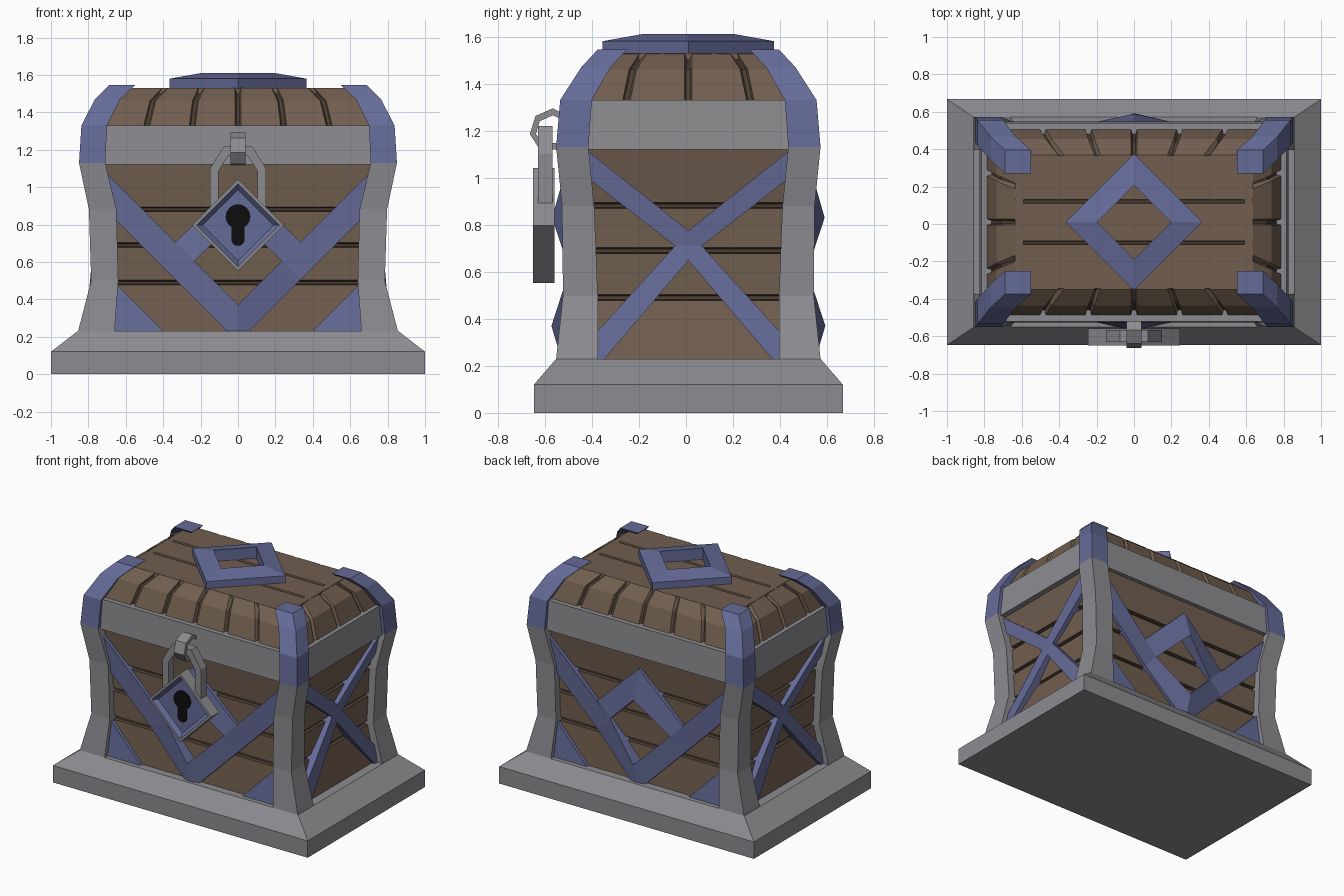
import bpy, bmesh, math

if "Cube" in bpy.data.objects:
    bpy.data.objects.remove(bpy.data.objects["Cube"])

CY = 0.01  # chest body sits slightly behind the origin because of the lock


def mat(name, rgb):
    m = bpy.data.materials.new(name)
    m.diffuse_color = (*rgb, 1)
    m.use_nodes = True
    m.node_tree.nodes["Principled BSDF"].inputs["Base Color"].default_value = m.diffuse_color
    return m


WOOD = mat("brown wood", (0.165, 0.112, 0.078))
GROOVE = mat("dark wood", (0.07, 0.047, 0.032))
IRON = mat("grey iron", (0.265, 0.265, 0.285))
BLUE = mat("blue metal", (0.13, 0.148, 0.315))
BLACK = mat("black", (0.004, 0.004, 0.004))


def finish(bm, name, mats, y):
    bmesh.ops.recalc_face_normals(bm, faces=bm.faces)
    me = bpy.data.meshes.new(name)
    bm.to_mesh(me)
    bm.free()
    for m in mats:
        me.materials.append(m)
    ob = bpy.data.objects.new(name, me)
    ob.location.y = y
    bpy.context.collection.objects.link(ob)
    return ob


def loft(name, sections, mats, bands=None, cap=0, y=CY):
    """Closed solid through equal-sized point rings; bands = material per gap."""
    bm = bmesh.new()
    rings = [[bm.verts.new(p) for p in s] for s in sections]
    n = len(rings[0])
    for k in range(len(rings) - 1):
        a, b = rings[k], rings[k + 1]
        for i in range(n):
            j = (i + 1) % n
            f = bm.faces.new((a[i], a[j], b[j], b[i]))
            f.material_index = bands[k] if bands else 0
    bm.faces.new(rings[0])
    bm.faces.new(rings[-1]).material_index = cap
    return finish(bm, name, mats, y)


def rect(z, x0, x1, y0, y1):
    return [(x0, y0, z), (x1, y0, z), (x1, y1, z), (x0, y1, z)]


def block(z, hx, hy):
    return rect(z, -hx, hx, -hy, hy)


def interp(z, table, col):
    for a, b in zip(table, table[1:]):
        if z <= b[0]:
            t = (z - a[0]) / (b[0] - a[0])
            return a[col] + t * (b[col] - a[col])
    return table[-1][col]


# stepped plinth
loft("base", [block(0, 1, .657), block(.12, 1, .657), block(.23, .858, .562)], [IRON])

# waisted plank body with V grooves between boards
BODY = [(.2, .80, .51), (.5, .735, .482), (.88, .745, .488), (1.15, .79, .51)]
zs, bands = [(.2, 0)], []
for g in (.49, .69, .882):
    zs += [(g - .013, 0), (g - .008, .022), (g + .006, .022), (g + .013, 0)]
    bands += [0, 1, 1, 1]
zs.append((1.15, 0))
bands.append(0)
loft("plank_body", [block(z, interp(z, BODY, 1) - d, interp(z, BODY, 2) - d)
                    for z, d in zs], [WOOD, GROOVE], bands)

# iron band at the rim
loft("rim_band", [block(1.12, .825, .537), block(1.33, .815, .53)], [IRON])

# corner posts: iron leg below, blue cap curling over the lid
POST = [(.23, .855, .66, .562, .385), (.5, .785, .64, .533, .385),
        (.88, .797, .65, .537, .40), (1.13, .85, .71, .562, .425),
        (1.33, .837, .70, .545, .41), (1.47, .765, .63, .455, .33),
        (1.545, .69, .55, .385, .26)]
for sx in (-1, 1):
    for sy in (-1, 1):
        for part, rows, m in (("leg", POST[:4], IRON), ("corner_cap", POST[3:], BLUE)):
            loft(part, [rect(z, sx * xo, sx * xi, sy * yo, sy * yi)
                        for z, xo, xi, yo, yi in rows], [m])

# lid core and boards
LID = [(1.32, .79, .50), (1.46, .735, .445), (1.53, .63, .36)]
loft("lid_core", [block(z - .012 * (i == 2), hx - .025, hy - .025)
                  for i, (z, hx, hy) in enumerate(LID)], [GROOVE])


def sloped_boards(name, fractions, along, depth, place):
    for f0, f1 in zip(fractions, fractions[1:]):
        secs = []
        for row in LID:
            a, b, d = f0 * row[along], f1 * row[along], row[depth]
            secs.append([place(a + .016, d, row[0]), place(b - .016, d, row[0]),
                         place(b - .005, d - .04, row[0]), place(a + .005, d - .04, row[0])])
        loft(name, secs, [WOOD])


for s in (-1, 1):
    sloped_boards("lid_long_board", (-.97, -.62, -.31, 0, .31, .62, .97), 1, 2,
                  lambda u, d, z: (u, s * d, z))
    sloped_boards("lid_end_board", (-.97, -.53, 0, .53, .97), 2, 1,
                  lambda u, d, z: (s * d, u, z))
for a, b in ((-.365, -.11), (-.11, .11), (.11, .365)):
    loft("lid_top_board", [[(x, a + .002, 1.49), (x, a + .01, 1.53),
                            (x, b - .01, 1.53), (x, b - .002, 1.49)]
                           for x in (-.635, .635)], [WOOD])


# blue plates on the walls: outlines in (u, z) with optional outward lift
def plates(name, polys, col, place, off):
    bm = bmesh.new()
    for poly in polys:
        for m in (-1, 1):
            front, back = [], []
            for u, z, *lift in poly:
                d = interp(z, BODY, col) + off
                front.append(bm.verts.new(place(m * u, d + (lift[0] if lift else 0), z)))
                back.append(bm.verts.new(place(m * u, d - .09, z)))
            bm.faces.new(front)
            bm.faces.new(back[::-1])
            for i in range(len(poly)):
                j = (i + 1) % len(poly)
                bm.faces.new((front[i], back[i], back[j], front[j]))
    finish(bm, name, [BLUE], CY)


FRONT = [
    [(0, .2), (.03, .2), (.335, .505), (.235, .605), (0, .37, .066)],   # foot of the V
    [(.335, .505), (.72, .89), (.72, 1.09), (.235, .605)],              # V arm
    [(0, .83, .07), (.235, .605), (.335, .705), (0, 1.03)],             # diamond top
    [(.39, .22), (.72, .22), (.72, .55)],                               # low corner
]
SIDE = [
    [(0, .775, .012), (.43, 1.115), (.43, 1.0), (.057, .71, .012), (0, .71, .012)],
    [(0, .71, .012), (.057, .71, .012), (.42, .31), (.42, .22), (.365, .22), (0, .648, .012)],
]
for s in (-1, 1):
    plates("wall_diamond_trim", FRONT, 2, lambda u, d, z: (u, s * d, z), .022)
    plates("side_cross_trim", SIDE, 1, lambda u, d, z: (s * d, u, z), .02)


# diamond emblem frame on the lid
def diamond(r, z):
    return [(r, 0, z), (0, r, z), (-r, 0, z), (0, -r, z)]


bm = bmesh.new()
rings = [[bm.verts.new(p) for p in diamond(r, z)]
         for r, z in ((.365, 1.525), (.365, 1.58), (.198, 1.61), (.198, 1.525))]
for k in range(4):
    a, b = rings[k], rings[(k + 1) % 4]
    for i in range(4):
        bm.faces.new((a[i], a[(i + 1) % 4], b[(i + 1) % 4], b[i]))
finish(bm, "lid_emblem", [BLUE], CY)

# padlock body: iron diamond with recessed blue face
LZ = .797
loft("padlock", [[(x, y, z + LZ) for x, _, z in
                  ((r, 0, 0), (0, 0, r), (-r, 0, 0), (0, 0, -r))]
                 for y, r in ((-.56, .245), (-.65, .245), (-.65, .222), (-.622, .19))],
     [IRON, BLUE], [0, 0, 1], 1, y=0)

# keyhole plate
key = []
for i in range(21):
    a = math.radians(-58 + 296 * i / 20)
    key.append((.066 * math.cos(a), .842 + .066 * math.sin(a)))
for i in range(9):
    a = math.radians(180 + 180 * i / 8)
    key.append((.036 * math.cos(a), .722 + .036 * math.sin(a)))
loft("keyhole", [[(x, y, z) for x, z in key] for y in (-.621, -.629)], [BLACK], y=0)

# shackle: flat bar bent over the lock
outer = [(.15, .88), (.15, 1.10), (.075, 1.22)]
inner = [(.105, .88), (.105, 1.085), (.05, 1.17)]
half = list(zip(outer, inner))
path = [(-1, p) for p in half] + [(1, p) for p in half[::-1]]
loft("shackle", [[(s * o[0], -.63, o[1]), (s * o[0], -.568, o[1]),
                  (s * i[0], -.568, i[1]), (s * i[0], -.63, i[1])]
                 for s, (o, i) in path], [IRON], y=0)

# hasp loop holding the shackle to the rim
h_out = [(-.51, 1.265), (-.566, 1.295), (-.64, 1.262), (-.664, 1.185), (-.625, 1.125), (-.51, 1.115)]
h_in = [(-.51, 1.24), (-.566, 1.265), (-.622, 1.24), (-.638, 1.185), (-.612, 1.152), (-.51, 1.142)]
loft("hasp", [[(-.04, *o), (.04, *o), (.04, *i), (-.04, *i)]
              for o, i in zip(h_out, h_in)], [IRON], y=0)
